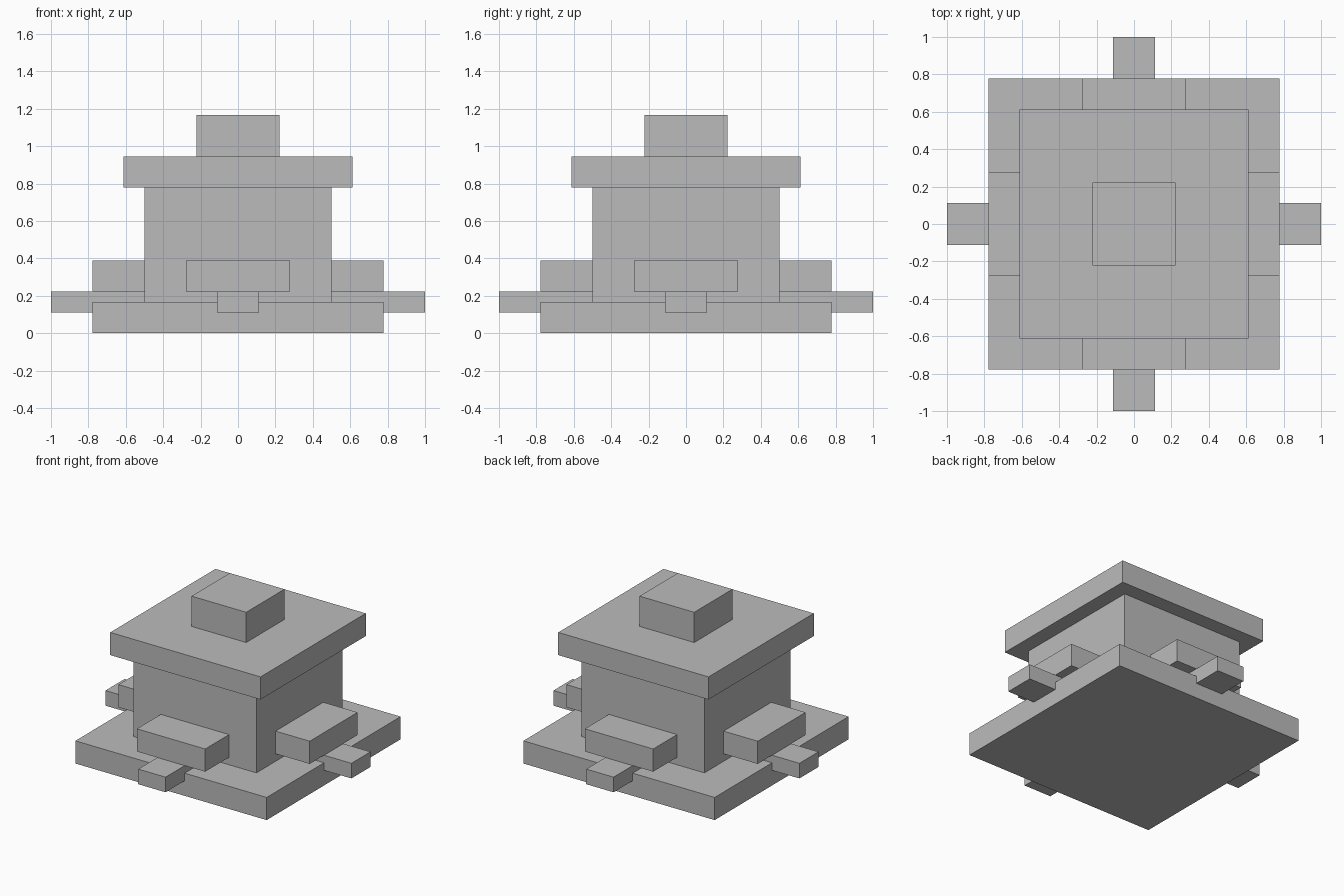
import bpy
from math import radians
from mathutils import Matrix, Vector

cube = bpy.data.objects.get("Cube")
if cube:
    bpy.data.objects.remove(cube, do_unlink=True)

UNIT = 1 / 18  # all parts sit on one regular module

grey = bpy.data.materials.new("plain grey")
grey.use_nodes = True
grey.diffuse_color = (0.5, 0.5, 0.5, 1)
grey.node_tree.nodes["Principled BSDF"].inputs["Base Color"].default_value = grey.diffuse_color


def block(name, low, high, turn=0):
    """Box between two corners in modules, turned about the z axis."""
    low, high = Vector(low) * UNIT, Vector(high) * UNIT
    bpy.ops.mesh.primitive_cube_add(size=1)
    obj = bpy.context.object
    obj.name = name
    place = Matrix.Translation((low + high) / 2) @ Matrix.Diagonal((high - low).to_4d())
    obj.data.transform(Matrix.Rotation(radians(turn), 4, "Z") @ place)
    obj.data.materials.append(grey)
    return obj


def slab(name, half, bottom, top):
    return block(name, (-half, -half, bottom), (half, half, top))


# Central stack
slab("base_plate", 14, 0, 3)
slab("body", 9, 3, 14)
slab("roof_slab", 11, 14, 17)
slab("top_block", 4, 17, 21)

# Ledge and projecting spout on each side
for side, turn in (("front", 0), ("left", 90), ("back", 180), ("right", 270)):
    block(side + "_ledge", (-5, -14, 4), (5, -9, 7), turn)
    block(side + "_spout", (-2, -18, 2), (2, -9, 4), turn)
